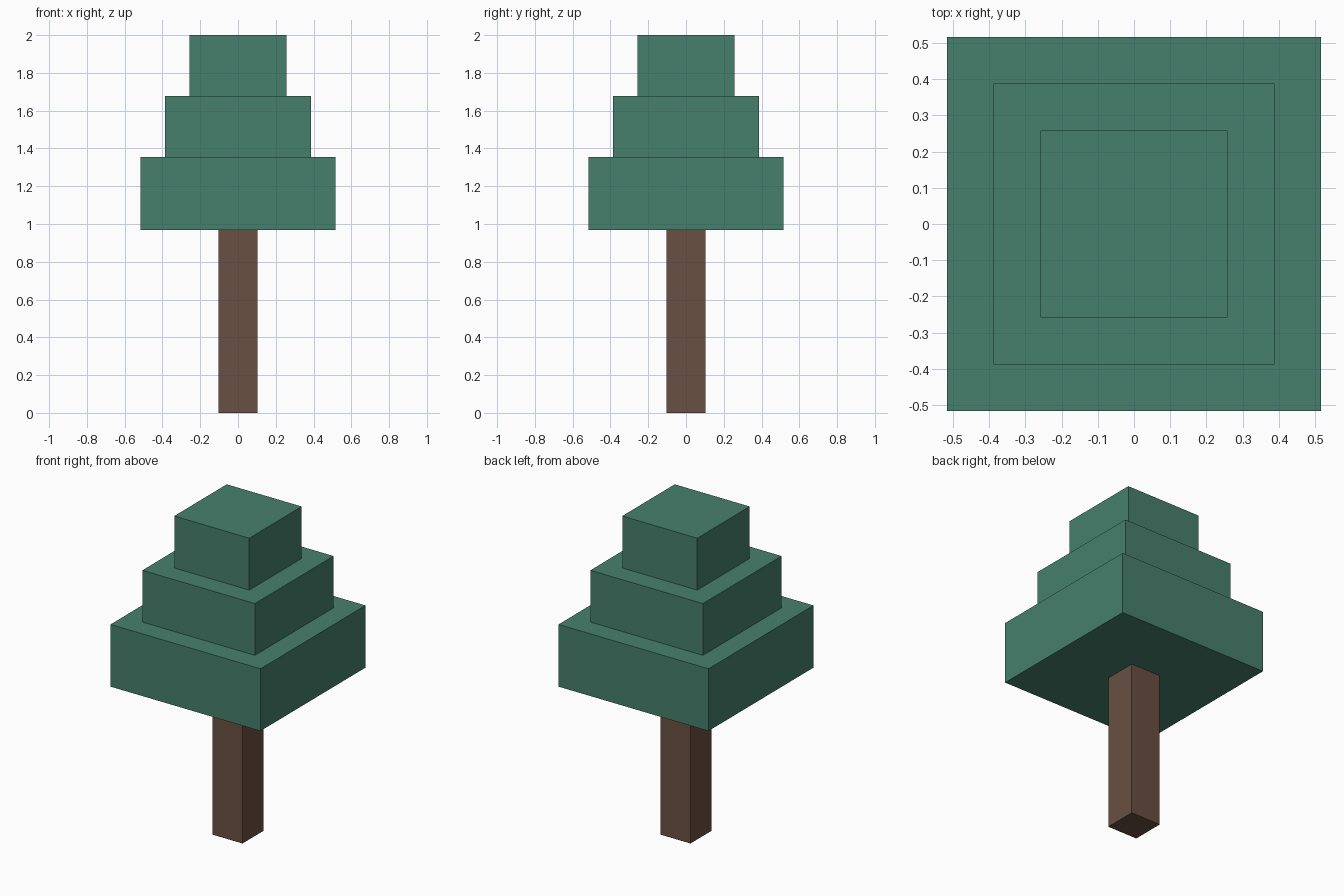
import bpy

if "Cube" in bpy.data.objects:
    bpy.data.objects.remove(bpy.data.objects["Cube"])


def material(name, rgb):
    mat = bpy.data.materials.new(name)
    mat.diffuse_color = (*rgb, 1.0)
    mat.use_nodes = True
    mat.node_tree.nodes["Principled BSDF"].inputs["Base Color"].default_value = mat.diffuse_color
    return mat


def block(name, width, bottom, top, mat):
    """Square block centred on the z axis, from bottom to top."""
    bpy.ops.mesh.primitive_cube_add(size=1, location=(0, 0, (bottom + top) / 2))
    obj = bpy.context.object
    obj.name = name
    obj.scale = (width, width, top - bottom)
    bpy.ops.object.transform_apply(location=False, rotation=False, scale=True)
    obj.data.materials.append(mat)
    return obj


bark = material("bark", (0.144, 0.08, 0.054))
leaves = material("leaves", (0.061, 0.216, 0.15))

# Trunk
block("trunk", 0.206, 0.0, 0.968, bark)

# Stacked foliage tiers, narrowing upwards
tiers = [
    ("lower_foliage", 1.032, 0.968, 1.355),
    ("middle_foliage", 0.774, 1.355, 1.677),
    ("upper_foliage", 0.516, 1.677, 2.0),
]
for name, width, bottom, top in tiers:
    block(name, width, bottom, top, leaves)
